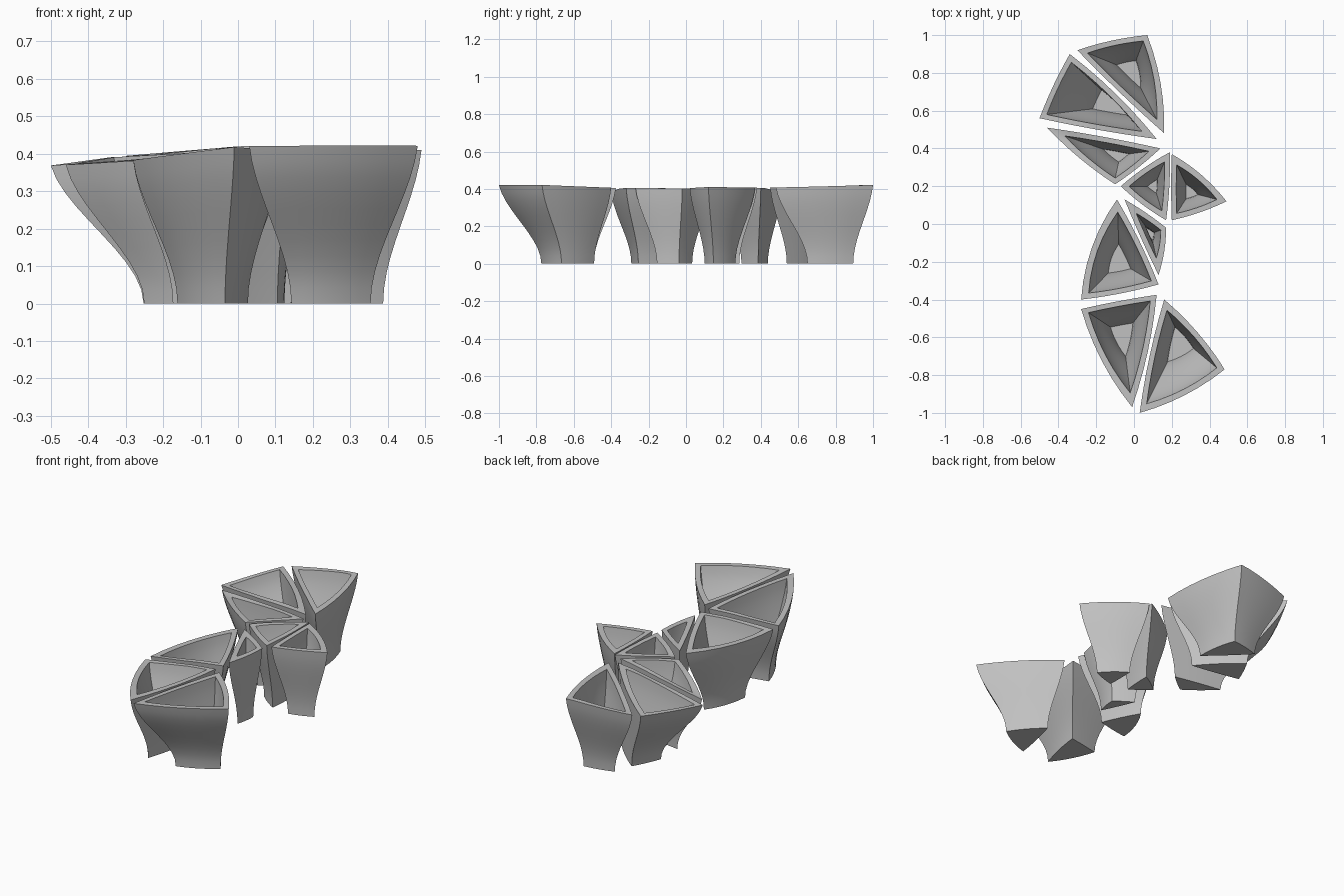
import bpy
import bmesh
from mathutils import Vector

default_cube = bpy.data.objects.get("Cube")
if default_cube:
    bpy.data.objects.remove(default_cube, do_unlink=True)

BASE_SCALE = 0.47     # foot size relative to the rim
WALL = 0.026          # wall thickness
SEGMENTS = 6          # points along each side
RINGS = 10            # levels up the wall

# Rim corners A, B, C; outward bow of sides AB, BC, CA; sideways shift of the foot
POTS = {
    "back_planter": (((-.30, .92), (.07, 1.0), (.16, .48)), (.03, .05, .01), (.01, 0)),
    "back_right_planter": (((-.34, .90), (-.50, .56), (.12, .45)), (.02, .01, .03), (.11, -.01)),
    "middle_right_planter": (((-.46, .51), (.14, .40), (-.10, .21)), (.01, .02, .03), (.04, 0)),
    "inner_planter": (((-.07, .20), (.19, .38), (.17, .02)), (.03, .02, .03), (.01, 0)),
    "left_planter": (((.20, .37), (.49, .12), (.20, .02)), (.05, .03, .01), (0, 0)),
    "small_planter": (((-.05, .13), (.17, -.02), (.13, -.27)), (.02, .04, .01), (0, 0)),
    "right_planter": (((-.09, .13), (.13, -.32), (-.28, -.40)), (.02, .02, .07), (0, 0)),
    "front_right_planter": (((-.28, -.45), (.12, -.375), (-.01, -.97)), (.01, .03, .05), (0, 0)),
    "front_left_planter": (((.03, -1.0), (.48, -.77), (.16, -.40)), (.05, .04, .02), (.01, .08)),
}

grey = bpy.data.materials.new("grey stone")
grey.use_nodes = True
colour = (0.53, 0.53, 0.53, 1)
grey.diffuse_color = colour
grey.node_tree.nodes["Principled BSDF"].inputs["Base Color"].default_value = colour


def rim_height(p):
    """Gently sloping height of the rim."""
    slope = 0.075 if p.x < 0 else 0.02
    return 0.4 + slope * p.x + 0.02 * p.y ** 2


def inset(corners, distance):
    """Shrink a triangle evenly towards its incentre."""
    a, b, c = corners
    la, lb, lc = (b - c).length, (c - a).length, (a - b).length
    perimeter = la + lb + lc
    centre = (a * la + b * lb + c * lc) / perimeter
    radius = abs((b - a).cross(c - a)) / perimeter
    keep = 1 - min(distance / radius, 0.65)
    return [centre + (p - centre) * keep for p in corners]


def outline(corners, bows):
    """Triangle with bowed sides as a list of points."""
    middle = sum(corners, Vector((0, 0))) / 3
    points = []
    for i, bow in enumerate(bows):
        start, end = corners[i], corners[(i + 1) % 3]
        side = end - start
        out = Vector((side.y, -side.x))
        if out.dot(start - middle) < 0:
            out = -out
        for k in range(SEGMENTS):
            u = k / SEGMENTS
            points.append(start + side * u + out * (4 * u * (1 - u) * bow))
    return points


def add_wall(bm, corners, bows, shift, low, thickness):
    """Flaring wall from level low up to the rim; returns its rings."""
    middle = sum(corners, Vector((0, 0))) / 3
    heights = [rim_height(p) for p in outline(corners, bows)]
    rings = []
    for r in range(RINGS + 1):
        t = low + (1 - low) * r / RINGS
        s = 0.92 * t
        flare = s * s * (3 - 2 * s) / 0.982
        scale = BASE_SCALE + (1 - BASE_SCALE) * flare
        centre = middle + shift * (1 - flare)
        level = [centre + (p - middle) * scale for p in corners]
        if thickness:
            level = inset(level, thickness)
        rings.append([bm.verts.new((p.x, p.y, t * h))
                      for p, h in zip(outline(level, bows), heights)])
    for lower, upper in zip(rings, rings[1:]):
        bridge(bm, lower, upper)
    return rings


def bridge(bm, first, second):
    n = len(first)
    for i in range(n):
        j = (i + 1) % n
        bm.faces.new((first[i], first[j], second[j], second[i]))


def make_planter(name, corners, bows, shift):
    corners = [Vector(p) for p in corners]
    shift = Vector(shift)
    bm = bmesh.new()
    outer = add_wall(bm, corners, bows, shift, 0, 0)
    inner = add_wall(bm, corners, bows, shift, 0.08, WALL)
    bridge(bm, outer[-1], inner[-1])      # rim
    bm.faces.new(outer[0])                # underside
    bm.faces.new(inner[0])                # inside floor
    bmesh.ops.recalc_face_normals(bm, faces=bm.faces)
    mesh = bpy.data.meshes.new(name)
    bm.to_mesh(mesh)
    bm.free()
    mesh.materials.append(grey)
    planter = bpy.data.objects.new(name, mesh)
    bpy.context.collection.objects.link(planter)
    return planter


bpy.ops.object.select_all(action="DESELECT")
for name, (corners, bows, shift) in POTS.items():
    planter = make_planter(name, corners, bows, shift)
    planter.select_set(True)
    bpy.context.view_layer.objects.active = planter
bpy.ops.object.shade_smooth_by_angle(angle=0.6)
